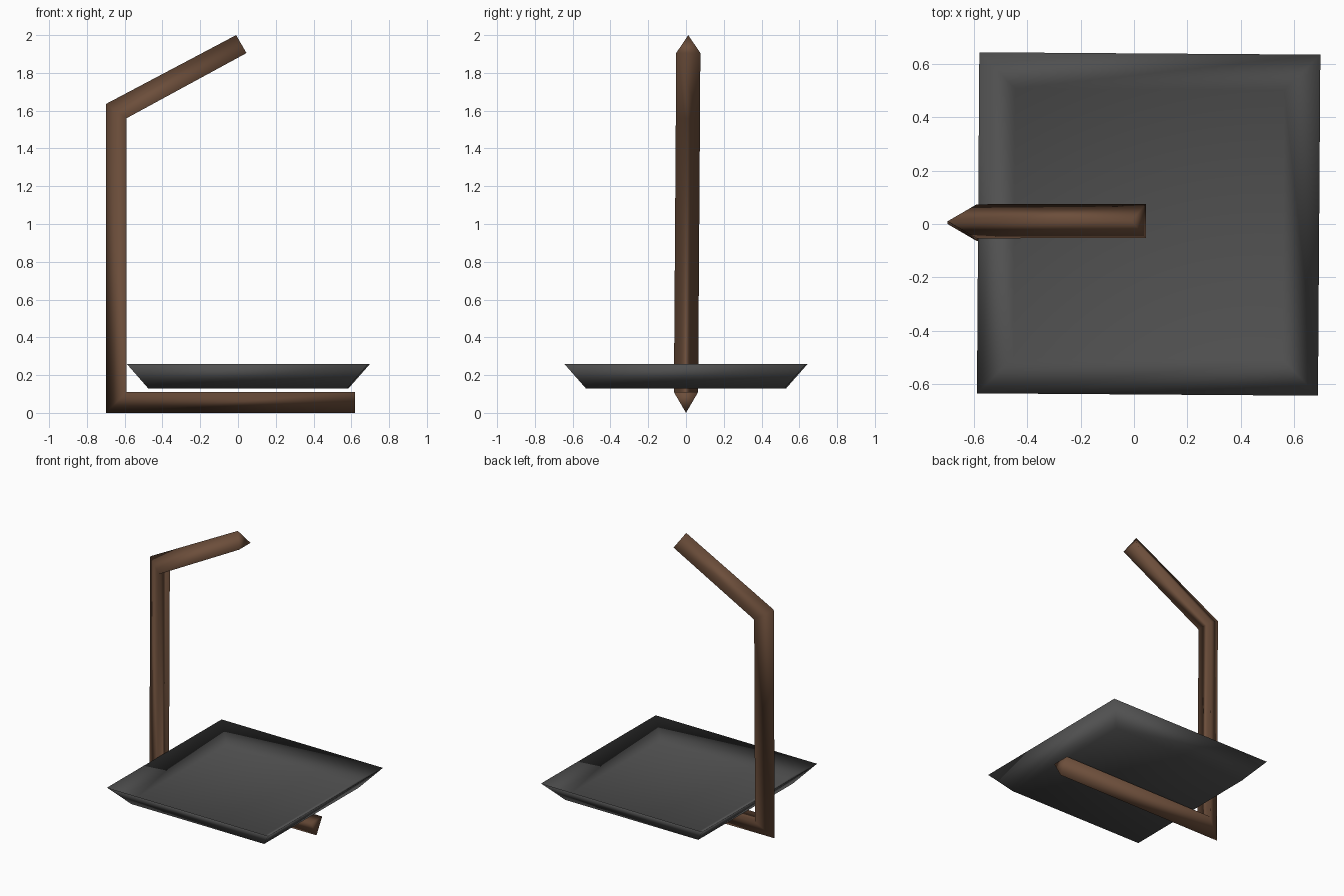
import bpy
import bmesh
from math import radians
from mathutils import Matrix, Vector

cube = bpy.data.objects.get("Cube")
if cube:
    bpy.data.objects.remove(cube, do_unlink=True)


def make_material(name, rgb):
    mat = bpy.data.materials.new(name)
    mat.use_nodes = True
    mat.diffuse_color = (*rgb, 1)
    mat.node_tree.nodes["Principled BSDF"].inputs["Base Color"].default_value = (*rgb, 1)
    return mat


def make_loft(name, rings, mat):
    """Skin a list of matching closed rings, cap both ends, shade smooth."""
    bm = bmesh.new()
    loops = [[bm.verts.new(p) for p in ring] for ring in rings]
    for a, b in zip(loops, loops[1:]):
        n = len(a)
        for i in range(n):
            j = (i + 1) % n
            bm.faces.new((a[i], a[j], b[j], b[i]))
    bm.faces.new(loops[0])
    bm.faces.new(loops[-1])
    bmesh.ops.recalc_face_normals(bm, faces=bm.faces)
    for face in bm.faces:
        face.smooth = True
    mesh = bpy.data.meshes.new(name)
    bm.to_mesh(mesh)
    bm.free()
    mesh.materials.append(mat)
    obj = bpy.data.objects.new(name, mesh)
    bpy.context.collection.objects.link(obj)
    return obj


wood = make_material("brown wood", (0.15, 0.076, 0.043))
slate = make_material("dark grey", (0.08, 0.08, 0.08))

# Bent three-sided bar: outer ridge and flat inner side, mitred at the bends
HALF_WIDTH = 0.064
stations = [  # outer x, z, inner x, z, sideways drift
    (0.62, 0.0, 0.62, 0.11, 0.0),
    (-0.70, 0.0, -0.59, 0.11, 0.0),
    (-0.70, 1.635, -0.59, 1.56, 0.01),
    (-0.01, 2.0, 0.045, 1.905, 0.012),
]
make_loft("bent_stand", [
    [(ox, y, oz), (ix, y + HALF_WIDTH, iz), (ix, y - HALF_WIDTH, iz)]
    for ox, oz, ix, iz, y in stations
], wood)

# Square dish with a raised inner floor, turned very slightly
TURN = Matrix.Rotation(radians(-0.4), 3, "Z")


def square(half, z):
    return [TURN @ Vector((sx * half, sy * half, z)) + Vector((0.055, 0, 0))
            for sx, sy in ((-1, -1), (1, -1), (1, 1), (-1, 1))]


make_loft("square_dish", [
    square(0.527, 0.13),
    square(0.64, 0.26),
    square(0.505, 0.17),
], slate)
